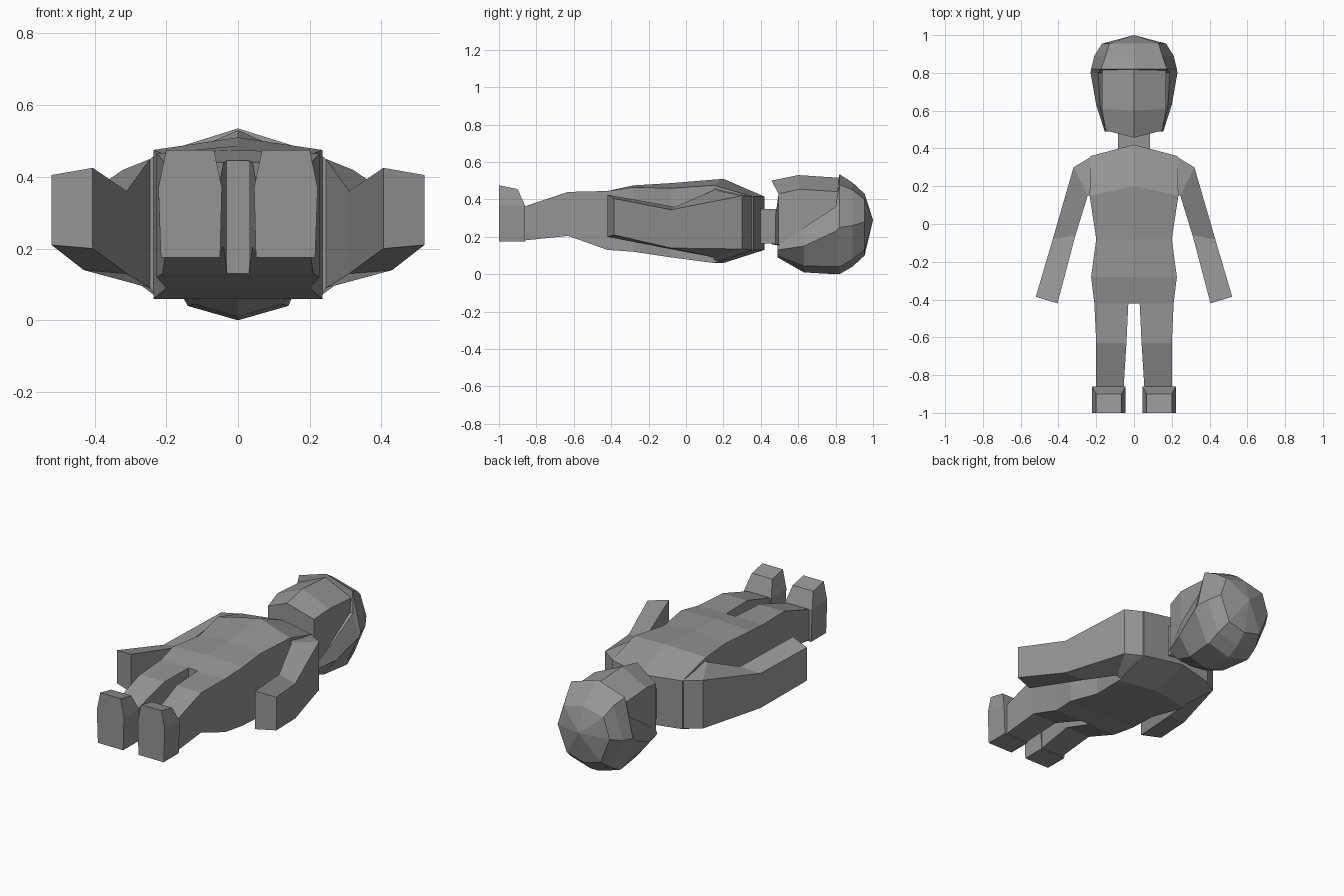
import bpy, bmesh

if "Cube" in bpy.data.objects:
    bpy.data.objects.remove(bpy.data.objects["Cube"])

skin = bpy.data.materials.new("plain grey")
skin.diffuse_color = (0.3, 0.3, 0.3, 1)
skin.use_nodes = True
skin.node_tree.nodes["Principled BSDF"].inputs["Base Color"].default_value = skin.diffuse_color


def loft(name, rings, mirror=False, tip=None):
    """Skin closed rings of points; optional tip point instead of an end cap."""
    bm = bmesh.new()
    rows = [[bm.verts.new(p) for p in ring] for ring in rings]
    n = len(rows[0])
    for a, b in zip(rows, rows[1:]):
        for i in range(n):
            j = (i + 1) % n
            bm.faces.new((a[i], a[j], b[j], b[i]))
    bm.faces.new(rows[0])
    if tip:
        t = bm.verts.new(tip)
        for i in range(n):
            bm.faces.new((rows[-1][i], rows[-1][(i + 1) % n], t))
    else:
        bm.faces.new(rows[-1])
    bmesh.ops.recalc_face_normals(bm, faces=bm.faces)
    me = bpy.data.meshes.new(name)
    bm.to_mesh(me)
    bm.free()
    me.materials.append(skin)
    ob = bpy.data.objects.new(name, me)
    bpy.context.collection.objects.link(ob)
    if mirror:
        ob.modifiers.new("mirror", 'MIRROR').use_mirror_merge = False
    return ob


def symmetric(half):
    """Close a half ring whose first and last points lie on x = 0."""
    return half + [(-x, y, z) for x, y, z in reversed(half[1:-1])]


# torso: centre y, side x, side y, top centre z, top side z, bottom z
torso = [(.42, .23, .36, .415, .415, .13), (.20, .235, .15, .51, .475, .06),
         (-.08, .20, -.08, .487, .46, .09), (-.28, .227, -.28, .475, .465, .12),
         (-.42, .21, -.42, .445, .445, .13)]
loft("torso", [symmetric([(0, cy, b), (x, sy, b), (x, sy, ts), (0, cy, tc)])
               for cy, x, sy, tc, ts, b in torso])

# legs: y, inner x, outer x, bottom z, top z
legs = [(-.42, .03, .21, .13, .445), (-.63, .04, .20, .205, .44), (-.87, .055, .20, .18, .36)]
loft("legs", [[(i, y, b), (o, y, b), (o, y, t), (i, y, t)] for y, i, o, b, t in legs], True)

# feet: heel to toe, z, inner x, outer x, ankle y, ankle z
feet = [(.175, .05, .215, -.86, .175), (.37, .045, .222, -.86, .365), (.475, .067, .20, -.90, .455)]
loft("feet", [[(i, -1, z), (o, -1, z), (o, y, za), (i, y, za)] for z, i, o, y, za in feet], True)

# arms: outer (x, y, bottom, top), inner (x, y, bottom, top)
arms = [((.22, .36, .13, .415), (.22, .15, .06, .47)),
        ((.32, .30, .135, .42), (.245, .15, .09, .45)),
        ((.43, -.08, .14, .345), (.31, -.06, .13, .36)),
        ((.52, -.385, .21, .405), (.405, -.42, .20, .425))]
loft("arms", [[(o[0], o[1], o[2]), (o[0], o[1], o[3]), (i[0], i[1], i[3]), (i[0], i[1], i[2])]
              for o, i in arms], True)

# neck
loft("neck", [[(-.085, y, .165), (.085, y, .165), (.085, y, .35), (-.085, y, .35)]
              for y in (.36, .52)])

# face: centre y, side x, side y, bottom z, side top z, centre top z
face = [(.457, .15, .495, .16, .43, .50), (.60, .17, .61, .14, .455, .53),
        (.83, .17, .83, .14, .44, .515)]
loft("face", [symmetric([(0, cy, b), (x, sy, b), (x, sy, ts), (0, cy, tc)])
              for cy, x, sy, b, ts, tc in face])

# hair: y, bottom z, lower (x, z), side (x, z), upper (x, z), top z
hair = [(.49, .09, .10, .10, .155, .13, .15, .15, .16),
        (.63, .01, .12, .045, .20, .15, .18, .25, .25),
        (.80, 0, .14, .04, .23, .23, .19, .36, .36),
        (.82, 0, .14, .04, .227, .25, .175, .48, .535),
        (.89, .04, .135, .08, .21, .26, .15, .45, .49),
        (.955, .10, .11, .13, .17, .28, .13, .40, .43)]
loft("hair", [symmetric([(0, y, b), (x1, y, z1), (x2, y, z2), (x3, y, z3), (0, y, t)])
              for y, b, x1, z1, x2, z2, x3, z3, t in hair], tip=(0, 1, .29))
